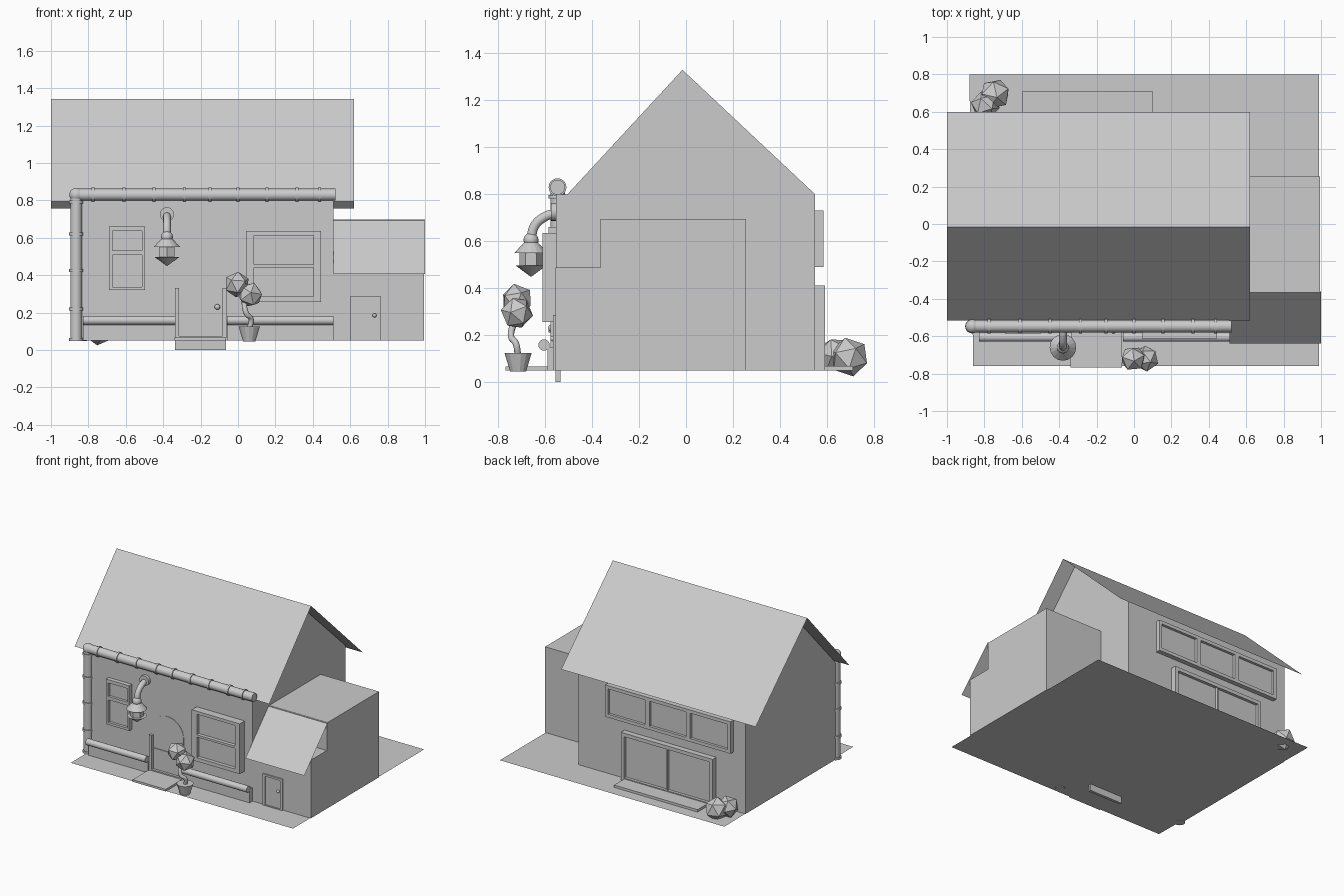
import bpy, bmesh, math
from mathutils import Vector, Matrix

cube = bpy.data.objects.get("Cube")
if cube:
    bpy.data.objects.remove(cube, do_unlink=True)

GREY = (0.6, 0.6, 0.6, 1.0)
mat = bpy.data.materials.new("plain grey")
mat.use_nodes = True
mat.diffuse_color = GREY
mat.node_tree.nodes["Principled BSDF"].inputs["Base Color"].default_value = GREY


def finish(name, bm, smooth=False):
    mesh = bpy.data.meshes.new(name)
    bm.to_mesh(mesh)
    bm.free()
    mesh.materials.append(mat)
    ob = bpy.data.objects.new(name, mesh)
    bpy.context.collection.objects.link(ob)
    if smooth:
        bpy.ops.object.select_all(action='DESELECT')
        ob.select_set(True)
        bpy.context.view_layer.objects.active = ob
        bpy.ops.object.shade_smooth_by_angle(angle=math.radians(40))
    return ob


def add_box(bm, x, y, z):
    size = [b - a for a, b in (x, y, z)]
    mid = [(a + b) / 2 for a, b in (x, y, z)]
    bmesh.ops.create_cube(bm, matrix=Matrix.Translation(mid) @ Matrix.Diagonal((*size, 1)))


def box(name, x, y, z):
    bm = bmesh.new()
    add_box(bm, x, y, z)
    return finish(name, bm)


def add_rod(bm, a, b, r1, r2=None, sides=20):
    a, b = Vector(a), Vector(b)
    turn = (b - a).to_track_quat('Z', 'Y').to_matrix().to_4x4()
    bmesh.ops.create_cone(bm, cap_ends=True, segments=sides, radius1=r1,
                          radius2=r1 if r2 is None else r2, depth=(b - a).length,
                          matrix=Matrix.Translation((a + b) / 2) @ turn)


def rod(name, a, b, r1, r2=None, sides=20, smooth=True):
    bm = bmesh.new()
    add_rod(bm, a, b, r1, r2, sides)
    return finish(name, bm, smooth)


def ball(name, at, r):
    bm = bmesh.new()
    bmesh.ops.create_uvsphere(bm, u_segments=16, v_segments=10, radius=r,
                              matrix=Matrix.Translation(at))
    return finish(name, bm, True)


def leaf_ball(name, at, r, turn):
    bm = bmesh.new()
    bmesh.ops.create_icosphere(bm, subdivisions=1, radius=r, matrix=Matrix.Translation(at)
                               @ Matrix.Rotation(turn, 4, 'Z') @ Matrix.Rotation(turn / 2, 4, 'X'))
    return finish(name, bm)


def sheet(name, points):
    bm = bmesh.new()
    bm.faces.new([bm.verts.new(p) for p in points])
    return finish(name, bm)


def prism(name, outline, axis, lo, hi):
    """Extrude an outline along x or y."""
    bm = bmesh.new()
    put = (lambda p: (lo, *p)) if axis == 'x' else (lambda p: (p[0], lo, p[1]))
    face = bm.faces.new([bm.verts.new(put(p)) for p in outline])
    ext = bmesh.ops.extrude_face_region(bm, geom=[face])
    move = (hi - lo, 0, 0) if axis == 'x' else (0, hi - lo, 0)
    bmesh.ops.translate(bm, vec=move, verts=[v for v in ext["geom"] if isinstance(v, bmesh.types.BMVert)])
    bmesh.ops.recalc_face_normals(bm, faces=bm.faces)
    return finish(name, bm)


def tube(name, points, r):
    cu = bpy.data.curves.new(name, 'CURVE')
    cu.dimensions = '3D'
    cu.bevel_depth = r
    cu.bevel_resolution = 3
    cu.use_fill_caps = True
    cu.materials.append(mat)
    sp = cu.splines.new('BEZIER')
    sp.bezier_points.add(len(points) - 1)
    for bp, p in zip(sp.bezier_points, points):
        bp.co = p
        bp.handle_left_type = bp.handle_right_type = 'AUTO'
    ob = bpy.data.objects.new(name, cu)
    bpy.context.collection.objects.link(ob)


def framed(name, xs, zs, wall, inner, outer):
    """Window or door grid: odd cells are sunken panes, the rest is frame."""
    bm = bmesh.new()
    for i in range(len(xs) - 1):
        for j in range(len(zs) - 1):
            depth = inner if i % 2 and j % 2 else outer
            add_box(bm, (xs[i], xs[i + 1]), sorted((wall, depth)), (zs[j], zs[j + 1]))
    bmesh.ops.remove_doubles(bm, verts=bm.verts, dist=0.0001)
    return finish(name, bm)


# Ground and main walls
L, R, F, B = -0.88, 0.51, -0.553, 0.55
sheet("ground", [(-0.86, -0.76, 0.05), (0.99, -0.76, 0.05), (0.99, 0.8, 0.05), (L, 0.8, 0.05)])
box("main_walls", (L, R), (F, B), (0.05, 0.8))
prism("gable", [(-0.505, 0.8), (B, 0.8), (-0.015, 1.33)], 'x', L, R)

# Main roof
ridge = (-0.015, 1.342)
for name, eave in (("roof_front", (-0.515, 0.795)), ("roof_back", (0.6, 0.757))):
    sheet(name, [(-1, *ridge), (0.62, *ridge), (0.62, *eave), (-1, *eave)])

# Side annex with its sloping front roof
box("annex_lower", (R, 0.995), (-0.555, 0.255), (0.05, 0.488))
box("annex_upper", (R, 0.995), (-0.365, 0.255), (0.488, 0.695))
sheet("annex_roof", [(R, -0.36, 0.697), (1, -0.36, 0.697), (1, -0.64, 0.405), (R, -0.64, 0.405)])
framed("annex_door", [0.6, 0.62, 0.745, 0.765], [0.05, 0.055, 0.27, 0.285], -0.55, -0.558, -0.566)
ball("annex_knob", (0.73, -0.567, 0.185), 0.011)

# Gutter and downpipe with their collars
G = -0.547
bm = bmesh.new()
add_rod(bm, (-0.88, G, 0.83), (0.52, G, 0.83), 0.032)
for x in (-0.775, -0.61, -0.45, -0.285, -0.15, 0, 0.155, 0.315, 0.435):
    add_rod(bm, (x - 0.008, G, 0.83), (x + 0.008, G, 0.83), 0.038)
finish("gutter", bm, True)
bm = bmesh.new()
add_rod(bm, (-0.865, G, 0.05), (-0.865, G, 0.83), 0.031)
for z in (0.057, 0.22, 0.425, 0.62, 0.79):
    add_rod(bm, (-0.865, G, z - 0.008), (-0.865, G, z + 0.008), 0.038)
finish("downpipe", bm, True)
ball("pipe_elbow", (-0.865, G, 0.83), 0.037)

# Front windows
framed("small_window", [-0.69, -0.672, -0.512, -0.497], [0.32, 0.338, 0.508, 0.533, 0.635, 0.66],
       F, -0.565, -0.585)
framed("large_window", [0.043, 0.085, 0.405, 0.443], [0.257, 0.285, 0.44, 0.457, 0.612, 0.635],
       F, -0.585, -0.612)

# Low front walls with round coping
for side, x in (("right", (-0.83, -0.335)), ("left", (-0.06, 0.51))):
    box("low_wall_" + side, x, (-0.59, F), (0.05, 0.15))
    rod("coping_" + side, (x[0], -0.605, 0.158), (x[1], -0.605, 0.158), 0.024)

# Arched entrance
cx, w = -0.2, 0.137
arch = [(cx + w, 0), (cx + w, 0.36)]
arch += [(cx + w * math.cos(a), 0.36 + w * math.sin(a)) for a in [math.pi * k / 16 for k in range(1, 16)]]
arch += [(cx - w, 0.36), (cx - w, 0)]
prism("arched_door", arch, 'y', -0.556, -0.535)
for side, s in (("right", -1), ("left", 1)):
    x = cx + s * 0.127
    box("door_post_" + side, (x - 0.011, x + 0.011), (-0.578, F), (0.065, 0.33))
box("door_sill", (cx - w, cx + w), (-0.575, F), (0.05, 0.075))
box("door_latch", (cx - 0.115, -0.11), (-0.562, F), (0.228, 0.234))
ball("door_knob", (-0.11, -0.572, 0.23), 0.015)
box("front_step", (-0.34, -0.065), (-0.768, F), (0.05, 0.066))

# Wall lantern
lx, ly = -0.38, -0.66
rod("lantern_plate", (lx, F, 0.725), (lx, -0.575, 0.725), 0.038)
tube("lantern_arm", [(lx, F, 0.72), (lx, -0.6, 0.705), (lx, -0.645, 0.665), (lx, ly, 0.6)], 0.021)
ball("lantern_ball", (lx, ly, 0.605), 0.032)
rod("lantern_hood", (lx, ly, 0.55), (lx, ly, 0.6), 0.071, 0.025, 16, False)
rod("lantern_body", (lx, ly, 0.495), (lx, ly, 0.552), 0.048, 0.048, 6, False)
rod("lantern_base", (lx, ly, 0.45), (lx, ly, 0.497), 0.003, 0.066, 16, False)

# Potted plant
rod("pot", (0.06, -0.715, 0.045), (0.06, -0.715, 0.125), 0.034, 0.058, 14, False)
tube("plant_stem", [(0.06, -0.715, 0.11), (0.07, -0.725, 0.165), (0.045, -0.745, 0.195), (0.03, -0.72, 0.28)], 0.014)
leaf_ball("plant_leaves_upper", (-0.005, -0.72, 0.35), 0.07, 0.4)
leaf_ball("plant_leaves_lower", (0.064, -0.72, 0.295), 0.07, 0.9)

# Back windows, sliding doors, step and bushes
framed("back_window", [-0.78, -0.755, -0.445, -0.41, -0.105, -0.07, 0.24, 0.263],
       [0.49, 0.515, 0.705, 0.73], B, 0.565, 0.585)
framed("sliding_doors", [-0.637, -0.61, -0.259, -0.249, 0.101, 0.128], [0.05, 0.075, 0.385, 0.412],
       B, 0.57, 0.592)
box("back_step", (-0.595, 0.1), (B, 0.712), (0.05, 0.068))
leaf_ball("bush_large", (-0.743, 0.695, 0.107), 0.085, 0.5)
leaf_ball("bush_small", (-0.795, 0.635, 0.115), 0.078, 1.1)
